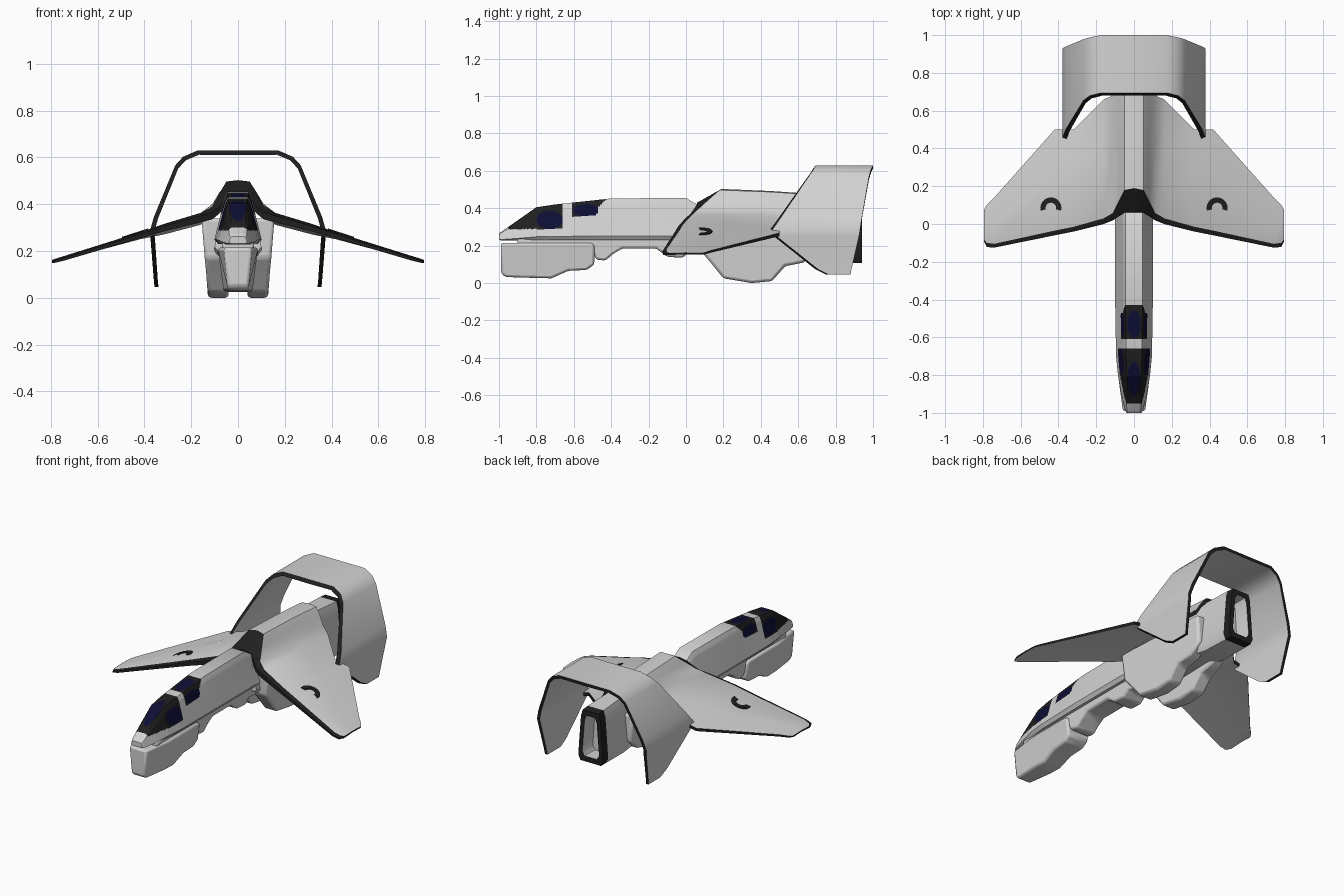
import bpy, bmesh, math
from mathutils import Vector

if "Cube" in bpy.data.objects:
    bpy.data.objects.remove(bpy.data.objects["Cube"])


def material(name, rgb):
    m = bpy.data.materials.new(name)
    m.diffuse_color = (*rgb, 1)
    m.use_nodes = True
    m.node_tree.nodes["Principled BSDF"].inputs["Base Color"].default_value = m.diffuse_color
    return m


MATS = [material("hull_grey", (0.65, 0.65, 0.65)),
        material("trim_black", (0.014, 0.014, 0.014)),
        material("glass_navy", (0.004, 0.004, 0.035))]
GREY, BLACK, NAVY = 0, 1, 2


def finish(name, bm, angle=35, bevel=0):
    bmesh.ops.recalc_face_normals(bm, faces=bm.faces)
    mesh = bpy.data.meshes.new(name)
    bm.to_mesh(mesh)
    bm.free()
    ob = bpy.data.objects.new(name, mesh)
    bpy.context.collection.objects.link(ob)
    for m in MATS:
        mesh.materials.append(m)
    bpy.ops.object.select_all(action='DESELECT')
    ob.select_set(True)
    bpy.context.view_layer.objects.active = ob
    bpy.ops.object.shade_smooth_by_angle(angle=math.radians(angle))
    if bevel:
        b = ob.modifiers.new("soft_edges", 'BEVEL')
        b.width, b.segments, b.limit_method = bevel, 2, 'ANGLE'
    return ob


def loft(name, rows, rule, angle=35, cap_mats=(GREY, GREY)):
    """Skin closed loops; rule(row, column, centre) gives the colour."""
    bm = bmesh.new()
    vs = [[bm.verts.new(p) for p in row] for row in rows]
    n = len(rows[0])
    for i in range(len(rows) - 1):
        for j in range(n):
            k = (j + 1) % n
            f = bm.faces.new((vs[i][j], vs[i][k], vs[i + 1][k], vs[i + 1][j]))
            f.material_index = rule(i, j, f.calc_center_median())
    for row, m in zip((vs[0], vs[-1]), cap_mats):
        bm.faces.new(row).material_index = m
    return finish(name, bm, angle)


def section(y, wb, wt, zb, zt, sub=(1, 1, 1, 1, 1)):
    """Symmetric trapezoid hull section with softened corners."""
    h = zt - zb
    half = [(0, zb), (wb - 0.015, zb), (wb, zb + 0.1 * h),
            (wt + 0.012, zt - 0.12 * h), (wt, zt), (0, zt)]
    pts = []
    for a, b, n in zip(half, half[1:], sub):
        pts += [(a[0] + (b[0] - a[0]) * t / n, a[1] + (b[1] - a[1]) * t / n) for t in range(n)]
    pts.append(half[-1])
    pts += [(-x, z) for x, z in pts[-2:0:-1]]
    return [(x, y, z) for x, z in pts]


def slab(name, profile, inner, outer, bevel=0.012):
    """Side profile (y, z) spread between two width functions of (y, z)."""
    bm = bmesh.new()
    a = [bm.verts.new((inner(y, z), y, z)) for y, z in profile]
    b = [bm.verts.new((outer(y, z), y, z)) for y, z in profile]
    bm.faces.new(a)
    bm.faces.new(b)
    for i in range(len(a)):
        j = (i + 1) % len(a)
        bm.faces.new((a[i], a[j], b[j], b[i]))
    return finish(name, bm, 35, bevel)


def mirrored_span(rows):
    return [[(-x, y, z) for x, y, z in r] for r in rows[:0:-1]] + rows


# Nose fuselage with painted canopy
NOSE = [(-1, .04, .02, .232, .262), (-.99, .046, .025, .228, .272), (-.9, .068, .032, .228, .335),
        (-.8, .085, .038, .23, .405), (-.7, .095, .042, .23, .42), (-.4, .1, .045, .23, .452),
        (0, .1, .045, .23, .455), (.05, .1, .045, .23, .425), (.1, .1, .045, .23, .4)]


def ellipse(u, v, cu, cv, ru, rv):
    return ((u - cu) / ru) ** 2 + ((v - cv) / rv) ** 2 < 1


def canopy(i, j, c):
    x, y, z = abs(c.x), c.y, c.z
    if x < .036 and z > .28 and (ellipse(x, y, 0, -.82, .034, .09) or ellipse(x, y, 0, -.53, .037, .07)):
        return NAVY
    if x > .05 and (ellipse(y, z, -.73, .338, .07, .048) or ellipse(y, z, -.535, .388, .07, .033)):
        return NAVY
    if -.95 < y < -.665 and z > .288:
        return BLACK
    if -.61 < y < -.43 and z > .355 + max(0, y + .55) * .7:
        return BLACK
    return GREY


rows = []
for a, b in zip(NOSE, NOSE[1:]):
    steps = max(1, round((b[0] - a[0]) / 0.01)) if b[0] <= -.39 else 1
    for s in range(steps):
        rows.append(section(*[p + (q - p) * s / steps for p, q in zip(a, b)], sub=(2, 1, 18, 3, 5)))
rows.append(section(*NOSE[-1], sub=(2, 1, 18, 3, 5)))
loft("nose_fuselage", rows, canopy)

# Chin pod and belly keel
chin_w = lambda y, z: (.062 + (z - .03) * .13) * min(1, .68 + (y + 1) * 1.6)
slab("chin_pod", [(-.99, .215), (-.988, .05), (-.965, .032), (-.8, .027), (-.72, .025), (-.63, .065),
                  (-.53, .07), (-.49, .10), (-.49, .205), (-.51, .215), (-.8, .215)],
     lambda y, z: -chin_w(y, z), chin_w)
slab("belly_keel", [(-.9, .24), (-.9, .2), (-.5, .17), (-.48, .125), (-.43, .12), (-.39, .155), (-.34, .185),
                    (-.16, .185), (-.1, .14), (-.02, .135), (.02, .165), (.12, .16), (.12, .24)],
     lambda y, z: -.068, lambda y, z: .068)

# Wing and spine shell: per span station, front edge, front trim, mid and rear points
WING = [(0, .03, (.06, .43), (.19, .503), (.45, .492), (.70, .475)),
        (.05, .03, (.06, .42), (.18, .497), (.45, .487), (.70, .47)),
        (.08, .03, (.04, .39), (.12, .445), (.45, .45), (.69, .435)),
        (.11, .03, (.02, .365), (.06, .39), (.42, .40), (.68, .38)),
        (.16, .028, (0, .35), (.03, .362), (.4, .363), (.66, .34)),
        (.32, .022, (-.04, .305), (-.015, .313), (.3, .315), (.50, .292)),
        (.42, .018, (-.06, .272), (-.035, .28), (.25, .28), (.50, .268)),
        (.74, .012, (-.125, .172), (-.105, .178), (0, .18), (.14, .176)),
        (.78, .010, (-.122, .16), (-.10, .165), (0, .168), (.10, .163)),
        (.795, .008, (-.09, .157), (-.08, .16), (0, .162), (.075, .159))]
rows = [[(x, y, z) for y, z in (f, g, m, r)] + [(x, y, z - t) for y, z in (r, m, f)]
        for x, t, f, g, m, r in WING]
loft("wing_shell", mirrored_span(rows), lambda i, j, c: BLACK if j in (0, 3, 6) else GREY, 30, (BLACK, BLACK))

# Crescent marks on the wings
for side, label in ((-1, "left"), (1, "right")):
    bm = bmesh.new()
    loop = []
    for r, order in ((.056, 1), (.028, -1)):
        loop += [(r, math.radians(-15 + 210 * k / 12)) for k in range(13)][::order]
    pts = [(.44 + r * math.cos(a), .085 + r * math.sin(a)) for r, a in loop]
    layers = [[bm.verts.new((side * x, y, .28 - (x - .42) * .32 + dz)) for x, y in pts] for dz in (-.003, .005)]
    for k in range(25):
        bm.faces.new((layers[0][k], layers[0][k + 1], layers[1][k + 1], layers[1][k]))
    for lay in layers:
        for k in range(12):
            bm.faces.new((lay[k], lay[k + 1], lay[24 - k], lay[25 - k]))
    for f in bm.faces:
        f.material_index = BLACK
    finish(label + "_wing_mark", bm)

# Tail core with open nozzle
CORE = [(.04, .1, .06, .2, .38), (.2, .1, .05, .12, .455), (.6, .095, .048, .13, .45), (.72, .09, .05, .11, .44),
        (.89, .086, .055, .107, .43), (.94, .086, .055, .107, .425),
        (.94, .058, .03, .14, .395), (.84, .055, .03, .14, .395)]
loft("tail_core", [section(*s) for s in CORE], lambda i, j, c: BLACK if i in (4, 5) else GREY)

# Engine pods under the wing roots
POD = [(.07, .34), (.08, .17), (.14, .10), (.2, .025), (.35, 0), (.46, .01), (.53, .09), (.63, .11),
       (.70, .17), (.70, .34)]
for s, label in ((-1, "left"), (1, "right")):
    slab(label + "_engine_pod", POD, lambda y, z: s * .04,
         lambda y, z: s * (.128 + z * .085) * (1 if y < .5 else 1 - (y - .5) * 1.2), .014)

# Arched tail fin: x, z, front y, rear y
RING = [(0, .629, .68, 1), (.175, .629, .68, 1), (.235, .603, .665, .988), (.268, .567, .64, .978),
        (.36, .345, .49, .94), (.378, .28, .445, .93), (.374, .25, .47, .925),
        (.36, .075, .69, .885), (.357, .045, .75, .88)]
rows = []
for x, z, f, r in RING:
    p = Vector((x, z))
    q = p + (Vector((0, .25)) - p).normalized() * .019
    if z < .1:
        q = Vector((x - .017, z))
    rows.append([(x, f + .014, z), (x, r, z), (q.x, r, q.y), (q.x, f, q.y)])
loft("arched_tail", mirrored_span(rows), lambda i, j, c: BLACK if j in (1, 3) else GREY, 30, (BLACK, BLACK))
